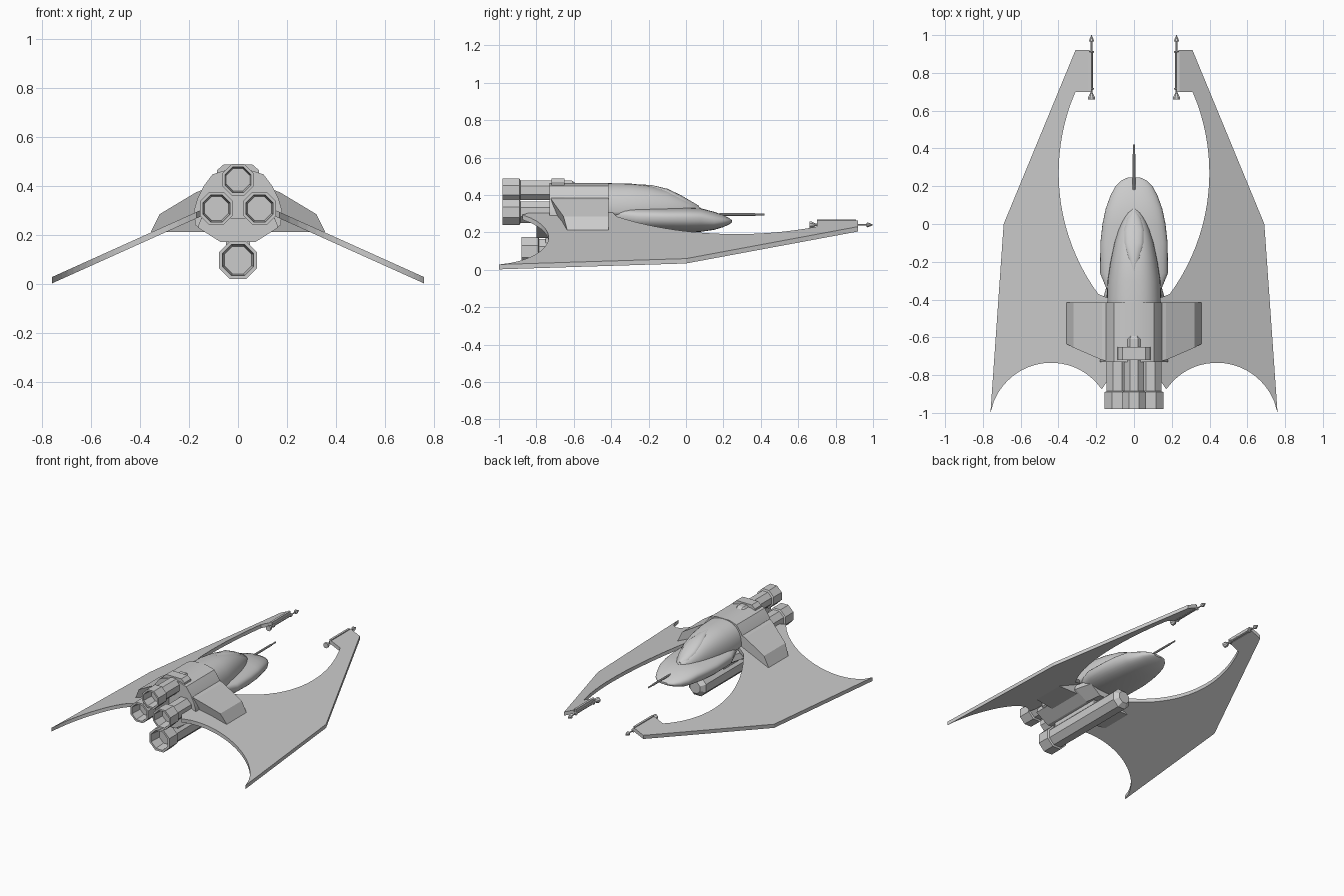
import bpy, bmesh, math
from mathutils import Matrix, Vector

old = bpy.data.objects.get("Cube")
if old:
    bpy.data.objects.remove(old, do_unlink=True)

grey = bpy.data.materials.new("light_grey")
grey.use_nodes = True
colour = (0.6, 0.6, 0.6, 1)
grey.diffuse_color = colour
grey.node_tree.nodes["Principled BSDF"].inputs["Base Color"].default_value = colour


def finish(bm, name, smooth=None):
    bmesh.ops.recalc_face_normals(bm, faces=bm.faces)
    me = bpy.data.meshes.new(name)
    bm.to_mesh(me)
    bm.free()
    me.materials.append(grey)
    ob = bpy.data.objects.new(name, me)
    bpy.context.collection.objects.link(ob)
    if smooth:
        bpy.ops.object.select_all(action='DESELECT')
        ob.select_set(True)
        bpy.context.view_layer.objects.active = ob
        bpy.ops.object.shade_smooth_by_angle(angle=math.radians(smooth))
    return ob


def loft(name, rings, smooth=None):
    """Skin equal-length rings of points and cap both ends."""
    bm = bmesh.new()
    vs = [[bm.verts.new(p) for p in ring] for ring in rings]
    n = len(vs[0])
    for a, b in zip(vs, vs[1:]):
        for i in range(n):
            j = (i + 1) % n
            bm.faces.new((a[i], a[j], b[j], b[i]))
    bm.faces.new(vs[0])
    bm.faces.new(vs[-1])
    return finish(bm, name, smooth)


def lathe(name, x, z, profile, sides=8, smooth=None):
    """Tube along y from (y, radius) pairs, with flats facing up."""
    rings = []
    for y, r in profile:
        r /= math.cos(math.pi / sides)
        angs = [(i + 0.5) * math.tau / sides for i in range(sides)]
        rings.append([(x + r * math.cos(a), y, z + r * math.sin(a)) for a in angs])
    return loft(name, rings, smooth)


def oval(y, w, top, bottom, mid, n=32, power=1.0):
    ring = []
    for i in range(n):
        a = i * math.tau / n
        c, s = math.cos(a), math.sin(a)
        h = top - mid if s > 0 else mid - bottom
        ring.append((w * math.copysign(abs(c) ** power, c), y,
                     mid + h * math.copysign(abs(s) ** power, s)))
    return ring


def mirror_outline(half):
    return half + [(-x, z) for x, z in reversed(half)]


def arc(p, q, bulge, n=20):
    """Points of a circular-looking curve between p and q, bowed sideways."""
    p, q = Vector(p), Vector(q)
    d = q - p
    side = Vector((-d.y, d.x)).normalized() * bulge
    chord, r = d.length, (d.length ** 2 / 4 + bulge ** 2) / (2 * abs(bulge))
    pts = []
    for i in range(n + 1):
        t = i / n
        u = (t - 0.5) * chord
        sag = (math.sqrt(max(r * r - u * u, 0)) - (r - abs(bulge))) / abs(bulge)
        pts.append(tuple(p + d * t + side * sag))
    return pts


# Drooping wings with a scalloped rear and a curved inner edge
outline = [(0.235, 0.70), (0.235, 0.92), (0.31, 0.92), (0.69, 0.0)]
outline += arc((0.76, -1.0), (0.17, -0.875), -0.2)
outline += [(0.12, -0.8), (0.12, -0.4)]
outline += arc((0.19, -0.37), (0.31, 0.70), -0.143)


def wing_top(x):
    return 0.028 + 0.45 * (0.76 - x)


for side, s in (("left", 1), ("right", -1)):
    loft(side + "_wing",
         [[(s * x, y, wing_top(x) - t) for x, y in outline] for t in (0, 0.026)])

    # Wing tip gun with a cone at each end
    gun = [(0.66, 0.018), (0.672, 0.018), (0.695, 0.006), (0.71, 0.006), (0.712, 0.012),
           (0.72, 0.012), (0.722, 0.007), (0.905, 0.007), (0.907, 0.012), (0.915, 0.012),
           (0.917, 0.004), (0.965, 0.004), (0.967, 0.014), (0.975, 0.012), (1.0, 0.001)]
    lathe(side + "_wing_gun", s * 0.225, 0.24, gun)
    loft(side + "_gun_mount", [[(s * 0.225, y, 0.235), (s * 0.225, y, 0.268),
                               (s * 0.24, y, 0.268), (s * 0.24, y, 0.235)]
                              for y in (0.70, 0.91)])

    # Shoulder block over the wing root
    def shoulder(back):
        pts = [(0.10, 0.40, 0.73), (0.17, 0.375, 0.72), (0.32, 0.285, 0.655),
               (0.357, 0.212, 0.635), (0.10, 0.212, 0.68)]
        return [(s * x, -y if back else -0.415, z) for x, z, y in pts]
    loft(side + "_shoulder", [shoulder(False), shoulder(True)])

# Flattened nose hull
hull = [(-0.38, 0.13, 0.345, 0.22), (-0.26, 0.18, 0.335, 0.205), (-0.10, 0.178, 0.333, 0.20),
        (0.0, 0.167, 0.332, 0.20), (0.08, 0.15, 0.328, 0.203), (0.15, 0.125, 0.31, 0.213),
        (0.20, 0.098, 0.292, 0.228), (0.23, 0.068, 0.277, 0.242), (0.245, 0.035, 0.265, 0.252)]
loft("nose_hull", [oval(y, w, t, b, 0.6 * t + 0.4 * b if y < 0.1 else (t + b) / 2, power=0.85)
                   for y, w, t, b in hull], 40)

# Teardrop canopy fairing into the body
canopy = [(-0.44, 0.145, 0.463), (-0.30, 0.14, 0.461), (-0.20, 0.125, 0.45), (-0.10, 0.104, 0.427),
          (-0.03, 0.082, 0.394), (0.02, 0.06, 0.365), (0.06, 0.035, 0.342), (0.08, 0.01, 0.33)]
loft("canopy", [oval(y, w, t, 0.27, 0.31, power=0.85) for y, w, t in canopy], 40)

# Raised windscreen strip
screen = [(-0.25, 0.005, 0.457), (-0.18, 0.035, 0.452), (-0.10, 0.052, 0.433),
          (-0.03, 0.052, 0.400), (0.03, 0.038, 0.365), (0.07, 0.012, 0.341)]
loft("windscreen", [oval(y, w, t, t - 0.04, t - 0.02, 16) for y, w, t in screen], 40)

# Main body with a keel below
half = [(0.05, 0.465), (0.105, 0.447), (0.14, 0.40), (0.165, 0.35),
        (0.18, 0.30), (0.175, 0.24), (0.07, 0.17)]
loft("main_body", [[(x, y, z) for x, z in mirror_outline(half)] for y in (-0.73, -0.415)], 35)
loft("belly", [[(x * k, y, 0.17 + d) for x, d in mirror_outline([(0.15, 0.10), (0.165, 0.06), (0.07, 0)])]
               for y, k in ((-0.80, 1), (-0.40, 1), (-0.28, 0.8))])

# Collar that carries the engines
collar = [(0.06, 0.487), (0.085, 0.465), (0.09, 0.43), (0.148, 0.385), (0.15, 0.27), (0.06, 0.25)]
loft("engine_collar", [[(x, y, z) for x, z in mirror_outline(collar)] for y in (-0.72, -0.65)])


def engine(name, x, z, start, end, r, lip, depth=0.09):
    """Faceted engine with rounded front and hollow nozzle."""
    neck = end + depth
    lathe(name, x, z, [(start, r * 0.6), (start - 0.03, r), (neck + 0.005, r), (neck, lip),
                       (end, lip), (end, lip * 0.82), (neck - 0.01, lip * 0.72)])


# Three upper engines and one long engine underneath
engine("top_engine", 0, 0.425, -0.58, -0.98, 0.052, 0.064)
for side, s in (("left", 1), ("right", -1)):
    engine(side + "_engine", s * 0.088, 0.308, -0.62, -0.98, 0.058, 0.068)
engine("lower_engine", 0, 0.097, -0.10, -0.88, 0.067, 0.078)
loft("engine_pylon", [[(-0.05, y, 0.13), (0.05, y, 0.13), (0.05, y, 0.2), (-0.05, y, 0.2)]
                      for y in (-0.75, -0.35)])

# Nose cannon
lathe("nose_cannon", 0, 0.295, [(0.18, 0.007), (0.37, 0.007), (0.372, 0.005), (0.42, 0.005)])
